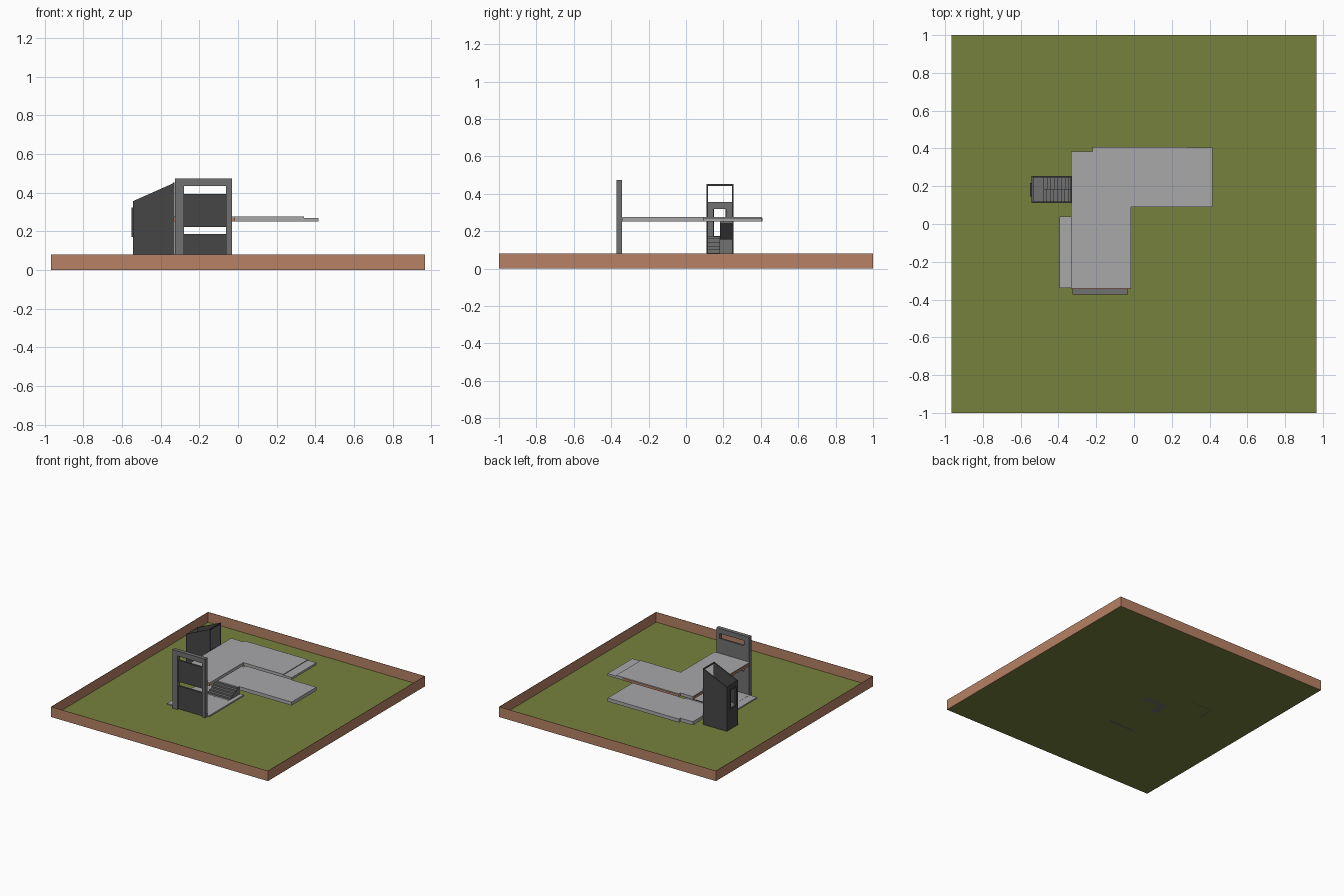
import bpy, bmesh

if "Cube" in bpy.data.objects:
    bpy.data.objects.remove(bpy.data.objects["Cube"])


def material(name, r, g, b):
    m = bpy.data.materials.new(name)
    lin = [((c / 255 + 0.055) / 1.055) ** 2.4 for c in (r, g, b)]
    m.diffuse_color = (*lin, 1)
    m.use_nodes = True
    m.node_tree.nodes["Principled BSDF"].inputs["Base Color"].default_value = m.diffuse_color
    return m


GREEN = material("grass green", 118, 129, 61)
BROWN = material("earth brown", 183, 129, 101)
LIGHT = material("light concrete", 168, 168, 170)
GREY = material("mid grey", 113, 113, 113)
DARK = material("charcoal", 70, 70, 70)


def finish(name, bm, mat):
    bmesh.ops.recalc_face_normals(bm, faces=bm.faces)
    me = bpy.data.meshes.new(name)
    bm.to_mesh(me)
    bm.free()
    me.materials.append(mat)
    ob = bpy.data.objects.new(name, me)
    bpy.context.collection.objects.link(ob)
    return ob


def boxes(name, mat, *specs):
    """One object from boxes given as (x0, x1, y0, y1, z0, z1)."""
    bm = bmesh.new()
    for x0, x1, y0, y1, z0, z1 in specs:
        vs = bmesh.ops.create_cube(bm, size=1)["verts"]
        for v in vs:
            v.co = (x1 if v.co.x > 0 else x0, y1 if v.co.y > 0 else y0, z1 if v.co.z > 0 else z0)
    return finish(name, bm, mat)


def prism(name, mat, outline, axis, a, b):
    """Extrude a 2D outline: (x, y) along z, or (x, z) along y."""
    bm = bmesh.new()
    put = (lambda p: (p[0], p[1], a)) if axis == "z" else (lambda p: (p[0], a, p[1]))
    face = bm.faces.new([bm.verts.new(put(p)) for p in outline])
    new = bmesh.ops.extrude_face_region(bm, geom=[face])["geom"]
    d = (0, 0, b - a) if axis == "z" else (0, b - a, 0)
    bmesh.ops.translate(bm, vec=d, verts=[g for g in new if isinstance(g, bmesh.types.BMVert)])
    return finish(name, bm, mat)


# Plot: green floor inside a low thin brown rim
X, Y, T = 0.967, 1.0, 0.003
boxes("lawn", GREEN, (-X + T, X - T, -Y + T, Y - T, 0, 0.002))
boxes("plot_rim", BROWN,
      (-X, X, -Y, -Y + T, 0, 0.082), (-X, X, Y - T, Y, 0, 0.082),
      (-X, -X + T, -Y + T, Y - T, 0, 0.082), (X - T, X, -Y + T, Y - T, 0, 0.082))

# Lower floors: ground level in front, raised wing behind
boxes("front_floor", LIGHT, (-0.33, -0.018, -0.34, 0.1, 0.002, 0.012))
boxes("porch", LIGHT, (-0.395, -0.33, -0.34, 0.04, 0.002, 0.011))
prism("raised_floor", LIGHT,
      [(-0.33, 0.09), (0.415, 0.09), (0.415, 0.405), (-0.22, 0.405), (-0.22, 0.385), (-0.33, 0.385)],
      "z", 0.045, 0.073)

# Short steps between the two levels
N = 6
boxes("floor_steps", GREY, *[(-0.25, -0.05, -0.05 + 0.14 * i / N, 0.09, 0.073 * i / N, 0.073 * (i + 1) / N)
                             for i in range(N)])

# Upper slab, its lower end strip and brown fascias
prism("upper_slab", LIGHT,
      [(-0.33, -0.34), (-0.016, -0.34), (-0.016, 0.09), (0.34, 0.09), (0.34, 0.405),
       (-0.22, 0.405), (-0.22, 0.385), (-0.33, 0.385)], "z", 0.252, 0.276)
boxes("slab_end", LIGHT, (0.34, 0.415, 0.09, 0.405, 0.252, 0.270))
boxes("slab_fascia", BROWN,
      (-0.333, -0.33, -0.34, 0.385, 0.253, 0.270),
      (-0.22, 0.28, 0.405, 0.408, 0.253, 0.270),
      (-0.33, -0.016, -0.343, -0.34, 0.253, 0.270))

# Front screen wall: frame, dark recessed panels, two open slots
F, B = -0.372, -0.341
boxes("screen_frame", GREY,
      (-0.325, -0.28, F, B, 0, 0.475), (-0.062, -0.032, F, B, 0, 0.475),
      (-0.28, -0.062, F, B, 0.435, 0.475))
levels = [(0, 0.188), (0.222, 0.394)]
boxes("screen_panels", DARK, *[(-0.28, -0.062, -0.356, -0.349, a, b) for a, b in levels])
boxes("screen_panel_backs", GREY, *[(-0.28, -0.062, -0.349, B, a, b) for a, b in levels])

# Stair tower: sloped side walls, windowed end wall, open on the house side
L, R, Y0, Y1, W = -0.542, -0.328, 0.11, 0.255, 0.008
side = [(L, 0), (R, 0), (R, 0.452), (L, 0.357)]
prism("tower_side_front", DARK, side, "y", Y0, Y0 + W)
prism("tower_side_back", DARK, side, "y", Y1 - W, Y1)
boxes("tower_top_bar", DARK, (R - W, R, Y0 + W, Y1 - W, 0.442, 0.452))


def windowed(x0, x1):
    a, b = Y0 + W, Y1 - W
    return [(x0, x1, a, b, 0, 0.175), (x0, x1, a, b, 0.32, 0.356),
            (x0, x1, a, 0.148, 0.175, 0.32), (x0, x1, 0.213, b, 0.175, 0.32)]


boxes("tower_end_wall", DARK, *windowed(L, L + 0.005))
boxes("tower_end_lining", GREY, *windowed(L + 0.005, L + 0.009))
boxes("window_frame", DARK,
      (-0.55, L, 0.145, 0.15, 0.17, 0.325), (-0.55, L, 0.211, 0.216, 0.17, 0.325),
      (-0.55, L, 0.15, 0.211, 0.17, 0.175), (-0.55, L, 0.15, 0.211, 0.32, 0.325))

# U-shaped stair: lower run, landing, upper run with sloping underside
M, E, N = 0.182, -0.48, 8
D = (R - E) / N


def run(x0, dx, z0, z1, base):
    rise = (z1 - z0) / N
    pts = [(x0, z0)]
    for i in range(N):
        pts += [(x0 + dx * i, z0 + rise * (i + 1)), (x0 + dx * (i + 1), z0 + rise * (i + 1))]
    return pts + base


prism("lower_run", GREY, run(R, -D, 0.005, 0.16, [(E, 0.145)]), "y", Y0 + W, M)
prism("upper_run", GREY, run(E, D, 0.172, 0.258, [(R, 0.24), (E, 0.155)]), "y", M, Y1 - W)
boxes("landing", GREY, (L + 0.009, E, Y0 + W, Y1 - W, 0.155, 0.172))
